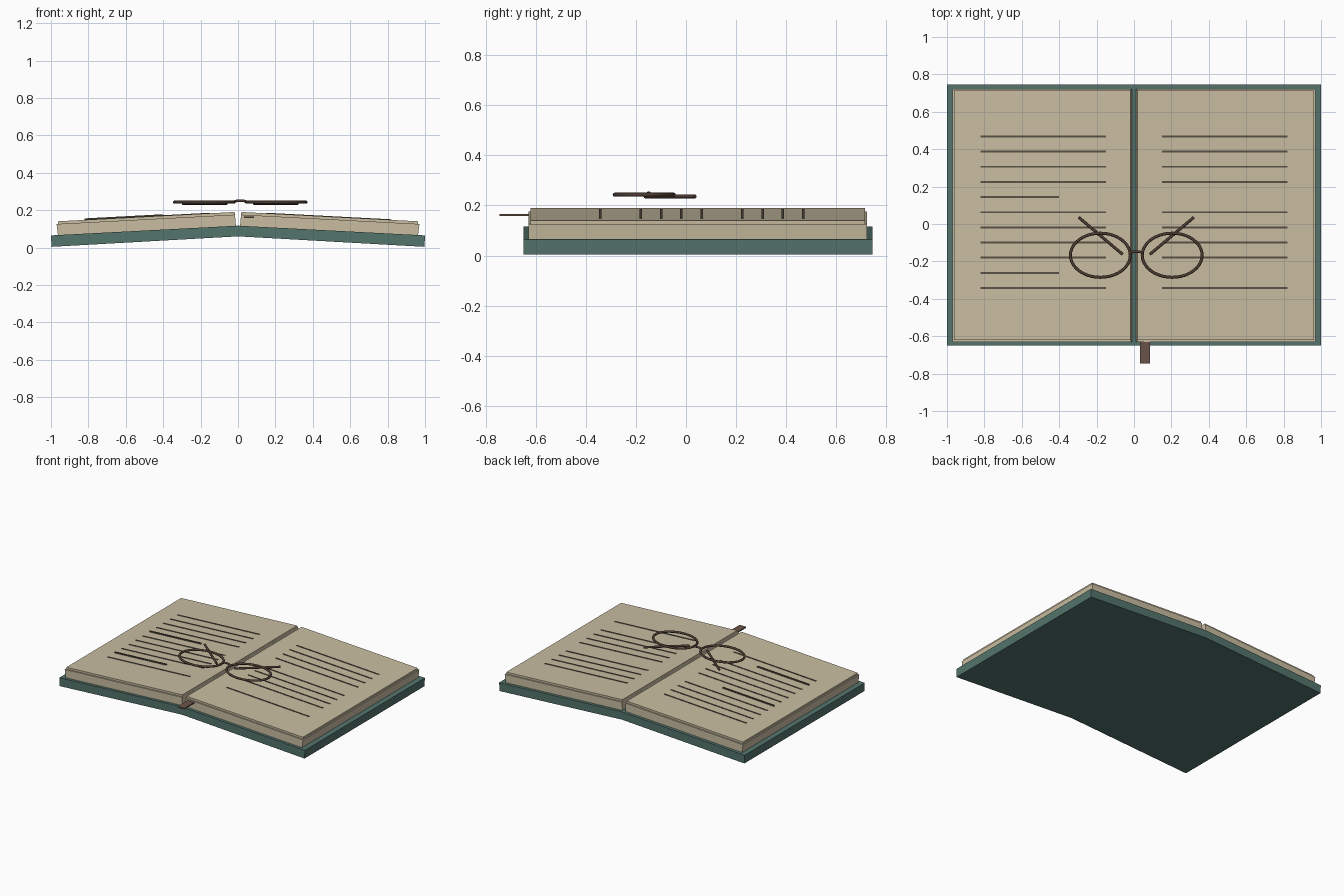
import bpy
import bmesh
from math import sin, cos, tau

old = bpy.data.objects.get("Cube")
if old:
    bpy.data.objects.remove(old, do_unlink=True)


def material(name, r, g, b):
    """Flat colour from sRGB bytes, stored as linear values."""
    col = [((c / 255 + 0.055) / 1.055) ** 2.4 for c in (r, g, b)] + [1.0]
    m = bpy.data.materials.new(name)
    m.use_nodes = True
    m.diffuse_color = col
    m.node_tree.nodes["Principled BSDF"].inputs["Base Color"].default_value = col
    return m


TEAL = material("teal cover", 84, 116, 108)
PAPER = material("aged paper", 202, 190, 162)
INK = material("faded ink", 88, 80, 68)
FRAME = material("dark brown frame", 80, 62, 52)
RIBBON = material("brown ribbon", 106, 84, 74)


def prism(name, profile, y0, y1, mat):
    """Extrude an x-z profile along y."""
    bm = bmesh.new()
    face = bm.faces.new([bm.verts.new((x, y0, z)) for x, z in profile])
    side = bmesh.ops.extrude_face_region(bm, geom=[face])["geom"]
    moved = [v for v in side if isinstance(v, bmesh.types.BMVert)]
    bmesh.ops.translate(bm, verts=moved, vec=(0, y1 - y0, 0))
    bmesh.ops.recalc_face_normals(bm, faces=bm.faces)
    mesh = bpy.data.meshes.new(name)
    bm.to_mesh(mesh)
    bm.free()
    mesh.materials.append(mat)
    ob = bpy.data.objects.new(name, mesh)
    bpy.context.collection.objects.link(ob)
    return ob


def tube(name, points, radius, mat, closed=False):
    """Round wire through the points."""
    curve = bpy.data.curves.new(name, "CURVE")
    curve.dimensions = "3D"
    curve.bevel_depth = radius
    curve.bevel_resolution = 2
    curve.use_fill_caps = True
    spline = curve.splines.new("POLY")
    spline.points.add(len(points) - 1)
    for p, co in zip(spline.points, points):
        p.co = (*co, 1)
    spline.use_cyclic_u = closed
    curve.materials.append(mat)
    ob = bpy.data.objects.new(name, curve)
    bpy.context.collection.objects.link(ob)
    return ob


# Cover, folded gently along the spine
prism("cover", [(-0.997, 0.004), (0, 0.06), (0.997, 0.004),
                (1, 0.065), (0, 0.117), (-1, 0.065)], -0.65, 0.745, TEAL)


def page_top(x):
    return 0.191 - 0.0525 * abs(x)


def text_line(name, side, x0, x1, y, lift):
    ends = [(x0, -0.003), (x1, -0.003), (x1, lift), (x0, lift)]
    prism(name, [(side * x, page_top(x) + d) for x, d in ends],
          y - 0.005, y + 0.005, INK)


# Page blocks, top sheets and lines of text
for side, label in ((1, "left"), (-1, "right")):
    block = [(0.011, 0.112), (0.962, 0.063), (0.97, 0.126), (0.016, 0.176)]
    sheet = [(0.016, 0.174), (0.962, 0.125), (0.963, page_top(0.963)),
             (0.018, page_top(0.018))]
    prism(label + "_page_block", [(side * x, z) for x, z in block],
          -0.63, 0.723, PAPER)
    prism(label + "_top_sheet", [(side * x, z) for x, z in sheet],
          -0.621, 0.714, PAPER)
    for row in range(11):
        y = 0.468 - 0.081 * row
        name = f"{label}_text_line_{row + 1}"
        if row % 5 != 4:
            text_line(name, side, 0.15, 0.82, y, 0.003)
        elif side < 0:
            text_line(name, side, 0.4, 0.82, y, 0.008)

# Ribbon bookmark sticking out of the front edge
prism("bookmark", [(0.032, 0.158), (0.085, 0.158), (0.085, 0.166), (0.032, 0.166)],
      -0.745, -0.55, RIBBON)

# Spectacles resting above the pages
for side, label in ((1, "left"), (-1, "right")):
    cx = 0.012 + side * 0.192
    rim = [(cx + 0.16 * cos(tau * i / 40), -0.167 + 0.118 * sin(tau * i / 40), 0.243)
           for i in range(40)]
    tube(label + "_lens_rim", rim, 0.008, FRAME, closed=True)
    tube(label + "_temple_arm", [(0.012 + side * 0.072, -0.163, 0.236),
                                 (0.012 + side * 0.308, 0.036, 0.236)], 0.008, FRAME)
tube("nose_bridge", [(-0.022, -0.155, 0.245), (-0.005, -0.148, 0.25),
                     (0.029, -0.148, 0.25), (0.046, -0.155, 0.245)], 0.007, FRAME)
